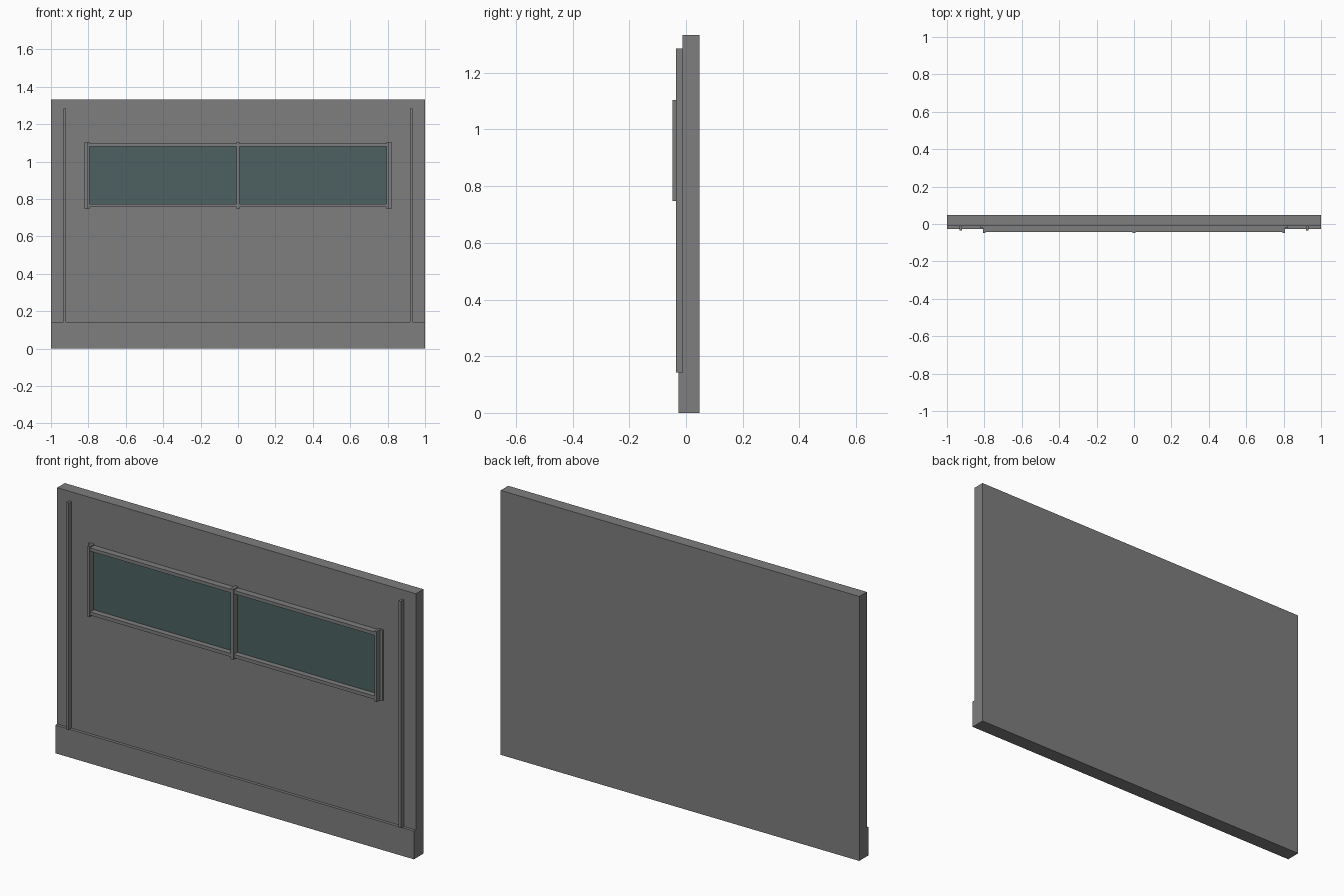
import bpy

if "Cube" in bpy.data.objects:
    bpy.data.objects.remove(bpy.data.objects["Cube"])


def material(name, colour):
    m = bpy.data.materials.new(name)
    m.use_nodes = True
    m.diffuse_color = colour
    m.node_tree.nodes["Principled BSDF"].inputs["Base Color"].default_value = colour
    return m


grey = material("wall grey", (0.21, 0.21, 0.21, 1))
teal = material("dark teal glass", (0.075, 0.12, 0.12, 1))


def box(name, x, y, z, mat=grey):
    """Box spanning the (low, high) range on each axis."""
    spans = (x, y, z)
    bpy.ops.mesh.primitive_cube_add(size=1, location=[(a + b) / 2 for a, b in spans])
    ob = bpy.context.object
    ob.name = name
    ob.scale = [b - a for a, b in spans]
    bpy.ops.object.transform_apply(location=False, rotation=False, scale=True)
    ob.data.materials.append(mat)
    return ob


FACE = -0.012          # front plane of the wall
FRONT = -0.048         # front plane of the window frame
LOW, HIGH = 0.748, 1.104

# Wall slab and skirting
box("wall_panel", (-1, 1), (FACE, 0.048), (0, 1.333))
box("skirting", (-1, 1), (-0.027, FACE), (0, 0.142))

# Glass pane
box("window_glass", (-0.797, 0.797), (-0.016, FACE), (0.765, 1.09), teal)

# Horizontal window rails
for name, z in (("bottom", 0.757), ("top", 1.08)):
    box(name + "_window_rail", (-0.797, 0.797), (-0.044, FACE), (z, z + 0.017))

# Centre mullion
box("window_mullion", (-0.008, 0.008), (FRONT, FACE), (LOW, HIGH))

# Side posts, thin flanges and vertical wall battens
for side, s in (("left", 1), ("right", -1)):
    def span(a, b):
        return tuple(sorted((s * a, s * b)))
    box(side + "_window_post", span(0.794, 0.806), (FRONT, FACE), (LOW, HIGH))
    box(side + "_window_flange", span(0.806, 0.82), (-0.021, FACE), (LOW, HIGH))
    box(side + "_wall_batten", span(0.92, 0.933), (-0.035, FACE), (0.142, 1.285))
